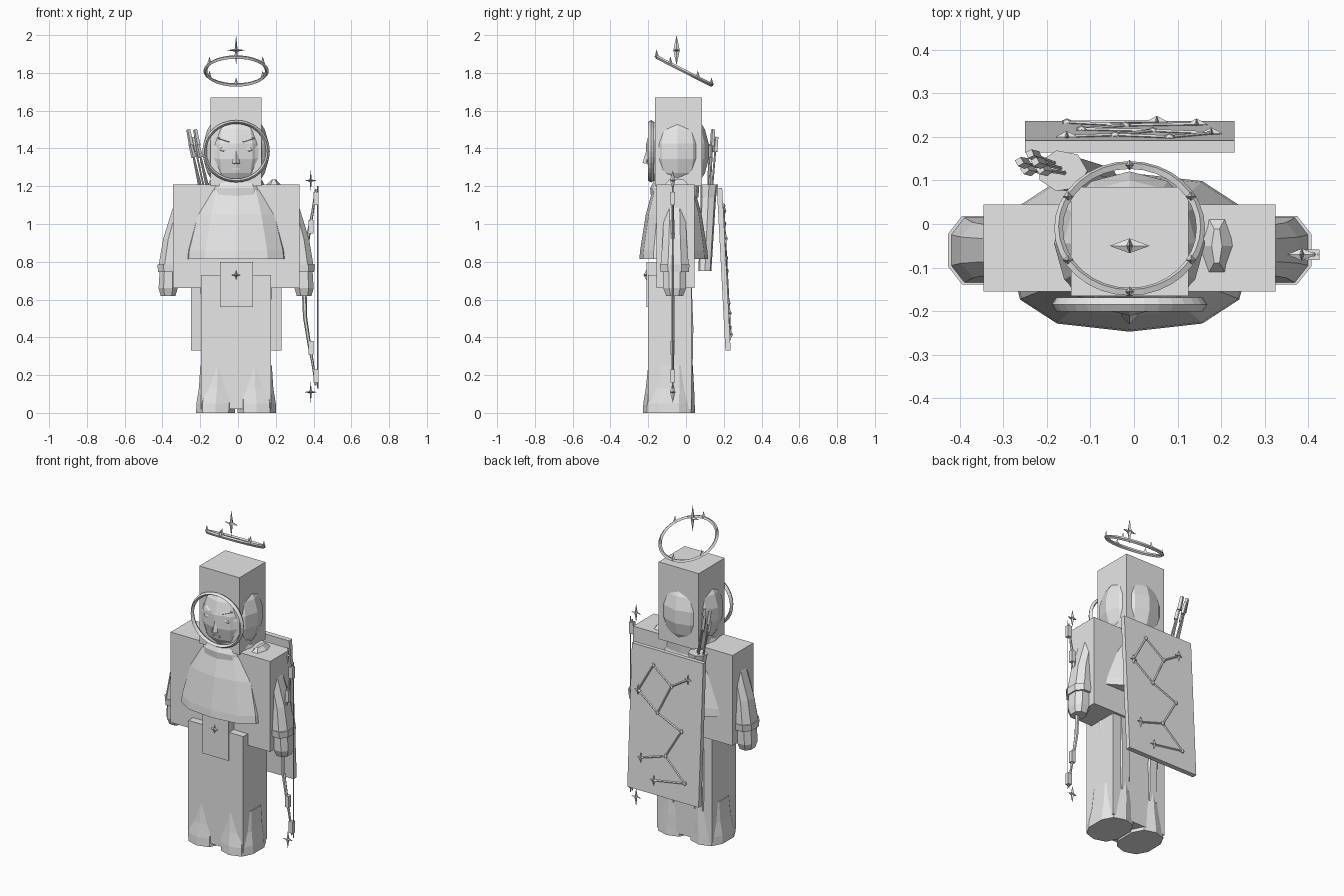
import bpy, bmesh
from math import sin, cos, pi, radians, copysign
from mathutils import Vector, Matrix

cube = bpy.data.objects.get("Cube")
if cube:
    bpy.data.objects.remove(cube, do_unlink=True)

CX = -0.01  # body centre line

grey = bpy.data.materials.new("plain_grey")
grey.use_nodes = True
grey.diffuse_color = (0.8, 0.8, 0.8, 1)
grey.node_tree.nodes["Principled BSDF"].inputs["Base Color"].default_value = (0.8, 0.8, 0.8, 1)


def finish(name, bm):
    bmesh.ops.recalc_face_normals(bm, faces=bm.faces)
    mesh = bpy.data.meshes.new(name)
    bm.to_mesh(mesh)
    bm.free()
    mesh.materials.append(grey)
    ob = bpy.data.objects.new(name, mesh)
    bpy.context.collection.objects.link(ob)
    return ob


def box(name, xs, ys, zs, rot_x=0):
    size = [b - a for a, b in (xs, ys, zs)]
    mid = [(a + b) / 2 for a, b in (xs, ys, zs)]
    bm = bmesh.new()
    m = Matrix.Translation(mid) @ Matrix.Rotation(rot_x, 4, 'X') @ Matrix.Diagonal((*size, 1))
    bmesh.ops.create_cube(bm, size=1, matrix=m)
    return finish(name, bm)


def loft(name, rings, sides=10, power=1.0, turn=0.0, cap=True):
    """Stack of rounded rings, each (x, y, z, radius_x, radius_y)."""
    bm = bmesh.new()
    loops = []
    for x, y, z, rx, ry in rings:
        loop = []
        for i in range(sides):
            a = 2 * pi * i / sides + turn
            c, s = cos(a), sin(a)
            loop.append(bm.verts.new((x + rx * copysign(abs(c) ** power, c),
                                      y + ry * copysign(abs(s) ** power, s), z)))
        loops.append(loop)
    for lo, hi in zip(loops, loops[1:]):
        for i in range(sides):
            j = (i + 1) % sides
            bm.faces.new((lo[i], lo[j], hi[j], hi[i]))
    if cap:
        bm.faces.new(loops[0])
        bm.faces.new(loops[-1])
    return finish(name, bm)


def ellipsoid(name, centre, radii, u=12, v=9):
    bm = bmesh.new()
    m = Matrix.Translation(centre) @ Matrix.Diagonal((*radii, 1))
    bmesh.ops.create_uvsphere(bm, u_segments=u, v_segments=v, radius=1, matrix=m)
    return finish(name, bm)


def rod(name, a, b, r0, r1=None, sides=6):
    a, b = Vector(a), Vector(b)
    d = b - a
    m = Matrix.Translation((a + b) / 2) @ d.to_track_quat('Z', 'Y').to_matrix().to_4x4()
    bm = bmesh.new()
    bmesh.ops.create_cone(bm, cap_ends=True, segments=sides, radius1=r0,
                          radius2=r0 if r1 is None else r1, depth=d.length, matrix=m)
    return finish(name, bm)


def star(name, centre, rx, rz, depth):
    """Four-pointed star facing the front."""
    bm = bmesh.new()
    c = Vector(centre)
    rim = []
    for i in range(8):
        k = 1 if i % 2 == 0 else 0.22 * rx / ((rx + rz) / 2) * 1.4
        a = i * pi / 4
        rr = (rx, rz) if i % 2 == 0 else (rx, rx)
        rim.append(bm.verts.new(c + Vector((k * rr[0] * cos(a), 0, k * rr[1] * sin(a)))))
    for side in (-1, 1):
        tip = bm.verts.new(c + Vector((0, side * depth, 0)))
        for i in range(8):
            bm.faces.new((rim[i], rim[(i + 1) % 8], tip))
    return finish(name, bm)


def hoop(name, centre, radius, thick, rot_x, scale=(1, 1, 1)):
    bpy.ops.mesh.primitive_torus_add(major_segments=32, minor_segments=4, major_radius=radius,
                                     minor_radius=thick, location=centre, rotation=(rot_x, 0, 0))
    ob = bpy.context.object
    ob.name = name
    ob.scale = scale
    ob.data.materials.append(grey)
    return ob


# Blocks of the body
box("head_block", (-0.145, 0.125), (-0.165, 0.085), (1.2, 1.67))
box("torso_block", (-0.345, 0.325), (-0.155, 0.045), (0.66, 1.21))
box("leg_block", (-0.195, 0.175), (-0.2, 0.03), (0.02, 0.73))
box("belt_flap", (-0.095, 0.08), (-0.208, -0.15), (0.56, 0.8))
star("belt_star", (CX, -0.21, 0.73), 0.026, 0.026, 0.015)

# Halo with spikes and a star above
TILT = radians(-27)
hoop("halo", (CX, -0.01, 1.81), 0.163, 0.01, TILT)
for i in range(6):
    a = pi / 2 + i * pi / 3
    p = Vector((CX, -0.01, 1.81)) + Matrix.Rotation(TILT, 3, 'X') @ Vector((0.163 * cos(a), 0.163 * sin(a), 0))
    rod("halo_spike", p, p + Vector((0, 0, 0.04)), 0.012, 0, 4)
star("halo_star", (CX, -0.05, 1.92), 0.046, 0.08, 0.017)

# Hair, hood rim and face
ellipsoid("hair", (CX, -0.045, 1.385), (0.176, 0.168, 0.23))
hoop("hood_rim", (CX, -0.185, 1.385), 0.16, 0.01, radians(90), (1.05, 0.97, 1.6))
ellipsoid("face", (CX, -0.12, 1.375), (0.15, 0.082, 0.145))
rod("nose", (CX, -0.198, 1.41), (CX, -0.21, 1.32), 0.006, 0.02, 4)
box("mouth", (CX - 0.025, CX + 0.025), (-0.197, -0.188), (1.288, 1.294))
for s in (-1, 1):
    ellipsoid("eye", (CX + s * 0.06, -0.19, 1.395), (0.028, 0.008, 0.012), 8, 5)
    rod("eyebrow", (CX + s * 0.035, -0.195, 1.435), (CX + s * 0.095, -0.178, 1.455), 0.008, 0.004, 4)

# Capelet, collar and shoulder knot
loft("capelet", [(CX, -0.065, 0.815, 0.28, 0.182), (CX, -0.065, 0.86, 0.276, 0.178),
                 (CX, -0.065, 1.05, 0.225, 0.148), (CX, -0.065, 1.18, 0.175, 0.112)],
     12, 0.75, pi / 2)
loft("collar", [(CX, -0.06, 1.14, 0.17, 0.125), (CX, -0.06, 1.19, 0.155, 0.13),
                (CX, -0.06, 1.23, 0.14, 0.11)], 12, 0.8, pi / 2)
loft("shoulder_knot", [(0.19, -0.05, 1.19, 0.055, 0.09), (0.19, -0.05, 1.235, 0.012, 0.045)], 6)

# Sleeves, cuffs, hands, trousers and boots on both sides
for s in (-1, 1):
    loft("sleeve", [(CX + s * 0.352, -0.06, 0.78, 0.062, 0.08), (CX + s * 0.335, -0.06, 0.92, 0.055, 0.068),
                    (CX + s * 0.295, -0.06, 1.08, 0.045, 0.06), (CX + s * 0.25, -0.06, 1.17, 0.04, 0.05)],
         8, 0.85, pi / 8)
    loft("cuff", [(CX + s * 0.355, -0.06, 0.745, 0.062, 0.08), (CX + s * 0.355, -0.06, 0.785, 0.066, 0.084)],
         8, 0.85, pi / 8)
    loft("hand", [(CX + s * 0.36, -0.06, 0.62, 0.042, 0.048), (CX + s * 0.36, -0.06, 0.66, 0.054, 0.065),
                  (CX + s * 0.358, -0.06, 0.75, 0.05, 0.065)], 8, 0.85, pi / 8)
    loft("trouser_leg", [(CX + s * 0.1, -0.08, 0.2, 0.085, 0.12), (CX + s * 0.1, -0.08, 0.45, 0.08, 0.125),
                         (CX + s * 0.1, -0.08, 0.7, 0.09, 0.115)], 10)
    loft("boot", [(CX + s * 0.109, -0.09, 0, 0.107, 0.138), (CX + s * 0.108, -0.09, 0.05, 0.106, 0.136),
                  (CX + s * 0.101, -0.085, 0.13, 0.1, 0.128), (CX + s * 0.098, -0.082, 0.25, 0.095, 0.118)],
         10, 0.8, pi / 10)

# Star chart board on the back, leaning outward at the bottom
LEAN = 0.045 / 0.86
box("chart_board", (-0.25, 0.23), (0.186, 0.214), (0.33, 1.19), LEAN)


def on_board(u, v):
    z = 1.19 - 0.86 * v
    return Vector((0.23 - 0.48 * u, 0.2 + (0.76 - z) * LEAN + 0.016, z))


chart = [on_board(u, v) for u, v in ((.31, .11), (.57, .22), (.8, .14), (.11, .31), (.39, .43),
                                     (.73, .51), (.52, .71), (.18, .77), (.8, .86), (.37, .9))]
for a, b in ((0, 1), (0, 3), (1, 2), (1, 4), (3, 4), (4, 5), (5, 6), (6, 7), (6, 8), (9, 8)):
    rod("chart_line", chart[a], chart[b], 0.005, sides=4)
for i, p in enumerate(chart):
    if i in (2, 3, 7, 9):
        star("chart_star", p, 0.026, 0.034, 0.014)
    else:
        ellipsoid("chart_dot", p, (0.013, 0.01, 0.013), 6, 4)

# Quiver with arrows
loft("quiver", [(-0.07, 0.1, 0.75, 0.035, 0.035), (-0.155, 0.118, 1.14, 0.05, 0.042),
                (-0.165, 0.122, 1.21, 0.058, 0.048)], 7)
for i in range(5):
    foot = Vector((-0.145 - 0.013 * i, 0.115 + 0.01 * (i % 3), 1.15))
    tip = Vector((-0.215 - 0.012 * i, 0.125 + 0.018 * (i % 3), 1.42 + 0.04 * (i * 2 % 3)))
    rod("arrow_shaft", foot, tip, 0.005)
    rod("arrow_feather", tip.lerp(foot, 0.25), tip, 0.013, 0.011, 4)

# Bow held in the left hand
BY = -0.07
half = [(0.35, 0), (0.355, 0.16), (0.38, 0.32), (0.395, 0.4), (0.412, 0.52)]
for s in (-1, 1):
    pts = [Vector((x, BY, 0.665 + s * h)) for x, h in half]
    for i, (a, b) in enumerate(zip(pts, pts[1:])):
        rod("bow_limb", a, b, 0.013 - 0.002 * i, 0.011 - 0.002 * i)
    for t, size in ((0.32, 0.035), (0.47, 0.035)):
        x = 0.386 if t < 0.4 else 0.412
        box("bow_band", (x - 0.013, x + 0.013), (BY - 0.012, BY + 0.012),
            (0.665 + s * t - size, 0.665 + s * t + size))
    star("bow_star", (0.385, BY, 0.67 + s * 0.56), 0.034, 0.055, 0.014)
rod("bow_string", (0.422, BY, 0.13), (0.422, BY, 1.2), 0.003, sides=4)
